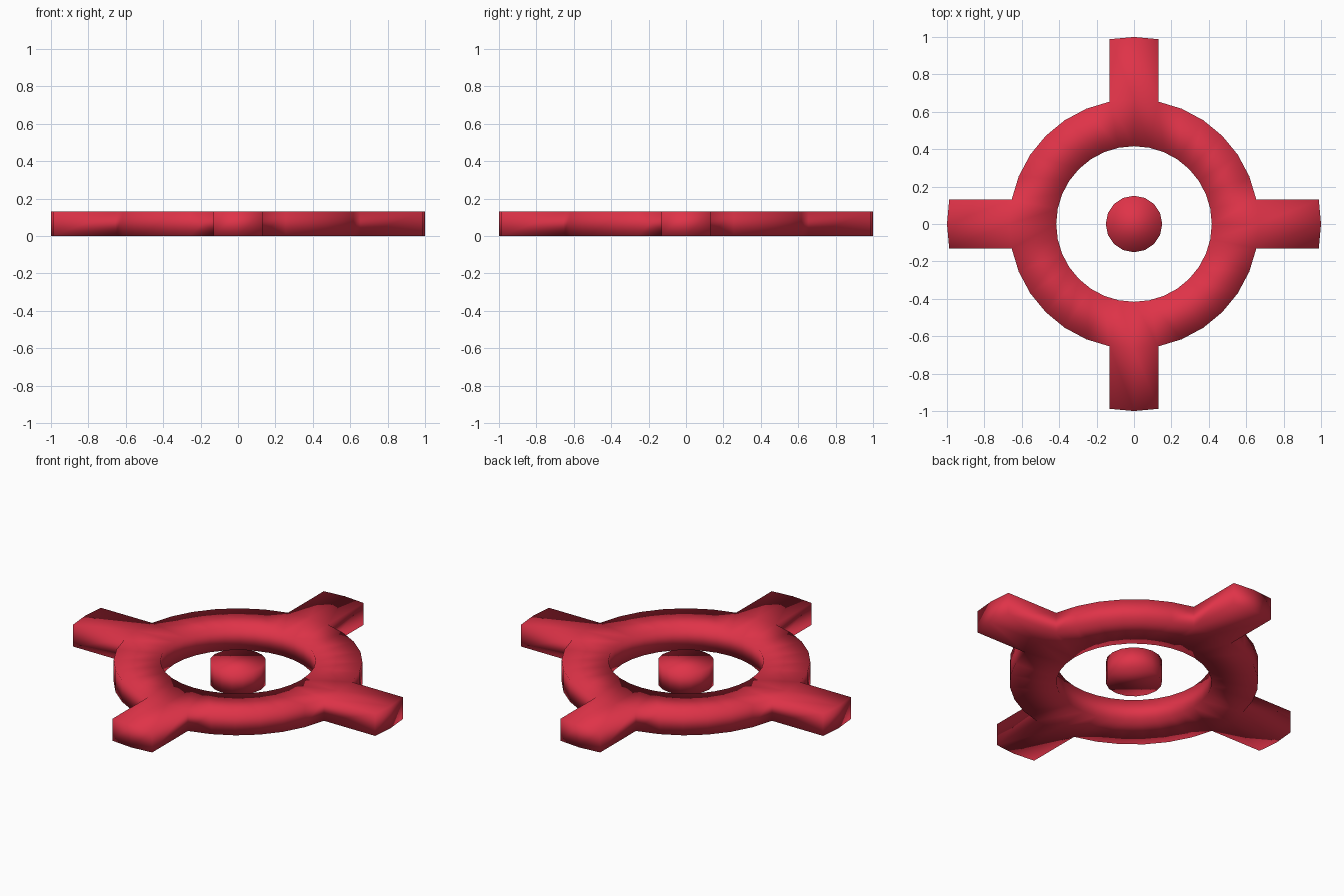
import bpy, bmesh, math

if "Cube" in bpy.data.objects:
    bpy.data.objects.remove(bpy.data.objects["Cube"])

H = 0.13  # plate thickness
red = bpy.data.materials.new("red")
red.diffuse_color = (0.74, 0.033, 0.065, 1)
red.use_nodes = True
red.node_tree.nodes["Principled BSDF"].inputs["Base Color"].default_value = red.diffuse_color


def finish(name, bm):
    # thicken the flat outline upward and make a smooth object
    bmesh.ops.remove_doubles(bm, verts=bm.verts[:], dist=0.0005)
    res = bmesh.ops.extrude_face_region(bm, geom=bm.faces[:], use_keep_orig=True)
    for v in res["geom"]:
        if isinstance(v, bmesh.types.BMVert):
            v.co.z = H
    bmesh.ops.recalc_face_normals(bm, faces=bm.faces[:])
    for f in bm.faces:
        f.smooth = True
    me = bpy.data.meshes.new(name)
    bm.to_mesh(me)
    bm.free()
    me.materials.append(red)
    ob = bpy.data.objects.new(name, me)
    bpy.context.collection.objects.link(ob)


def polar(r, k, n):
    a = 2 * math.pi * k / n
    return (r * math.cos(a), r * math.sin(a), 0)


def face(bm, pts):
    bm.faces.new([bm.verts.new(p) for p in pts])


# ring with four arms
N, RI, RO = 32, 0.416, 0.667
bm = bmesh.new()
for k in range(N):
    face(bm, [polar(RI, k, N), polar(RO, k, N), polar(RO, k + 1, N), polar(RI, k + 1, N)])
for q in range(4):
    c = q * N // 4
    a = q * math.pi / 2
    for s in (-1, 1):
        x, y = 0.988, s * 0.13
        corner = (x * math.cos(a) - y * math.sin(a), x * math.sin(a) + y * math.cos(a), 0)
        pts = [polar(RO, c, N), polar(1.0, c, N), corner, polar(RO, c + s, N)]
        face(bm, pts if s > 0 else pts[::-1])
finish("ring_with_arms", bm)

# centre dot
bm = bmesh.new()
face(bm, [polar(0.151, k, 16) for k in range(16)])
finish("centre_dot", bm)
